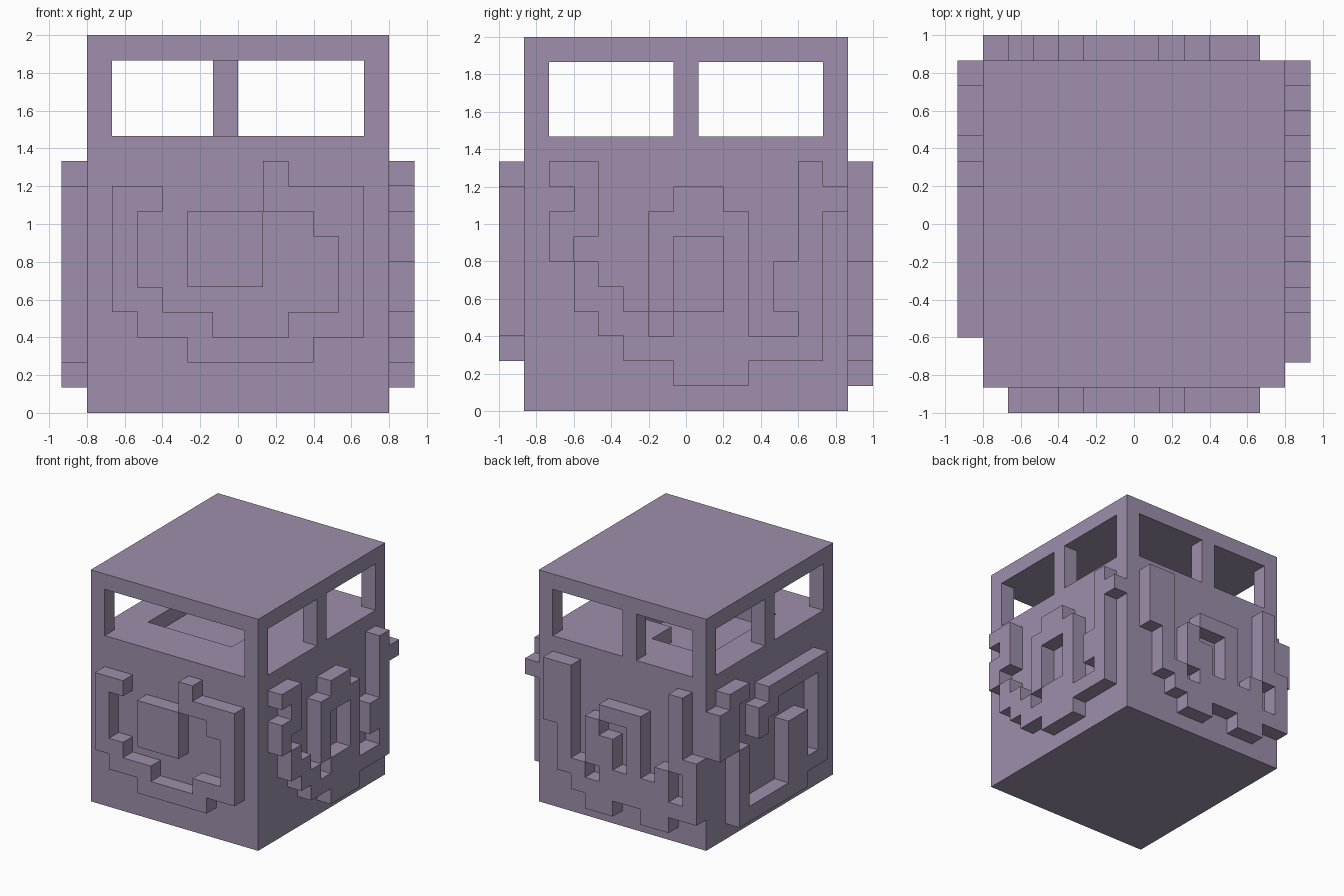
import bpy
import bmesh
from mathutils import Vector

if "Cube" in bpy.data.objects:
    bpy.data.objects.remove(bpy.data.objects["Cube"], do_unlink=True)

U = 2 / 15  # one block of the grid

# Single dusty purple colour
purple = bpy.data.materials.new("dusty_purple")
purple.use_nodes = True
colour = (0.342, 0.275, 0.413, 1)
purple.diffuse_color = colour
purple.node_tree.nodes["Principled BSDF"].inputs["Base Color"].default_value = colour


def finish(name, bm):
    bmesh.ops.recalc_face_normals(bm, faces=bm.faces)
    mesh = bpy.data.meshes.new(name)
    bm.to_mesh(mesh)
    bm.free()
    mesh.materials.append(purple)
    obj = bpy.data.objects.new(name, mesh)
    bpy.context.collection.objects.link(obj)
    return obj


def box(name, lo, hi):
    """Box between two corners, in blocks."""
    bm = bmesh.new()
    bmesh.ops.create_cube(bm, size=1)
    for vert in bm.verts:
        vert.co = [U * (hi[a] if vert.co[a] > 0 else lo[a]) for a in range(3)]
    return finish(name, bm)


def relief(name, rows, top, origin, u, v, n):
    """One-block-thick slab cut to a pattern; the first row is the highest."""
    origin, u, v, n = Vector(origin), Vector(u), Vector(v), Vector(n)
    bm = bmesh.new()
    for r, row in enumerate(rows):
        for c, mark in enumerate(row):
            if mark == "#":
                k = top - r
                corners = [(c, k), (c + 1, k), (c + 1, k + 1), (c, k + 1)]
                bm.faces.new([bm.verts.new((origin + u * p + v * q) * U)
                              for p, q in corners])
    bmesh.ops.remove_doubles(bm, verts=bm.verts, dist=0.001)
    grown = bmesh.ops.extrude_face_region(bm, geom=bm.faces[:], use_keep_orig=True)
    moved = [g for g in grown["geom"] if isinstance(g, bmesh.types.BMVert)]
    bmesh.ops.translate(bm, verts=moved, vec=n * U)
    return finish(name, bm)


X, Y, Z = (1, 0, 0), (0, 1, 0), (0, 0, 1)
NX, NY = (-1, 0, 0), (0, -1, 0)

# Solid body, recessed cabin floor and roof
box("body", (-6, -6.5, 0), (6, 6.5, 10))
full, wide, narrow = "#" * 12, "##......####", "##....######"
floor_rows = [full] * 3 + [narrow] * 2 + [wide] * 5 + [full] * 3
relief("cabin_floor", floor_rows, 12, (-6, -6.5, 10), X, Y, Z)
box("roof", (-6, -6.5, 14), (6, 6.5, 15))

# Window posts: four corners, one on each side, one at the back
for x, side in ((-6, "right"), (5, "left")):
    for y, place in ((-6.5, "front"), (-0.5, "middle"), (5.5, "back")):
        box(f"{place}_{side}_post", (x, y, 11), (x + 1, y + 1, 14))
box("back_post", (-1, 5.5, 11), (0, 6.5, 14))

# Raised swirl patterns on the four walls
front_rows = [
    ".......#....",
    ".##....####.",
    ".#..###..##.",
    ".#..###...#.",
    ".#..###...#.",
    ".##.......#.",
    "..###...###.",
    "....#####...",
]
left_rows = [
    ".##........#.",
    "..#...##...##",
    ".##..####..#.",
    ".#...#..#..#.",
    "..#..#..#.##.",
    "..##.#..#.##.",
    "...##.###..#.",
    "....########.",
    "......###....",
]
back_rows = [
    ".##.......#.",
    ".##.......#.",
    ".##..###..#.",
    ".##.#..#..#.",
    "..#.##.#..##",
    "..#.##.#.#.#",
    "..##.#####.#",
    "...#########",
    "....##..##..",
]
right_rows = [
    ".##..........",
    "##...######..",
    "##..##....#..",
    "##..#.....#..",
    "..#....##.#..",
    "..#....##.#..",
    "..#....##.#..",
    "..#....####..",
    "..#######....",
]
relief("front_pattern", front_rows, 9, (-6, -6.5, 0), X, Z, NY)
relief("left_pattern", left_rows, 9, (6, -6.5, 0), Y, Z, X)
relief("back_pattern", back_rows, 9, (6, 6.5, 0), NX, Z, Y)
relief("right_pattern", right_rows, 9, (-6, 6.5, 0), NY, Z, NX)
